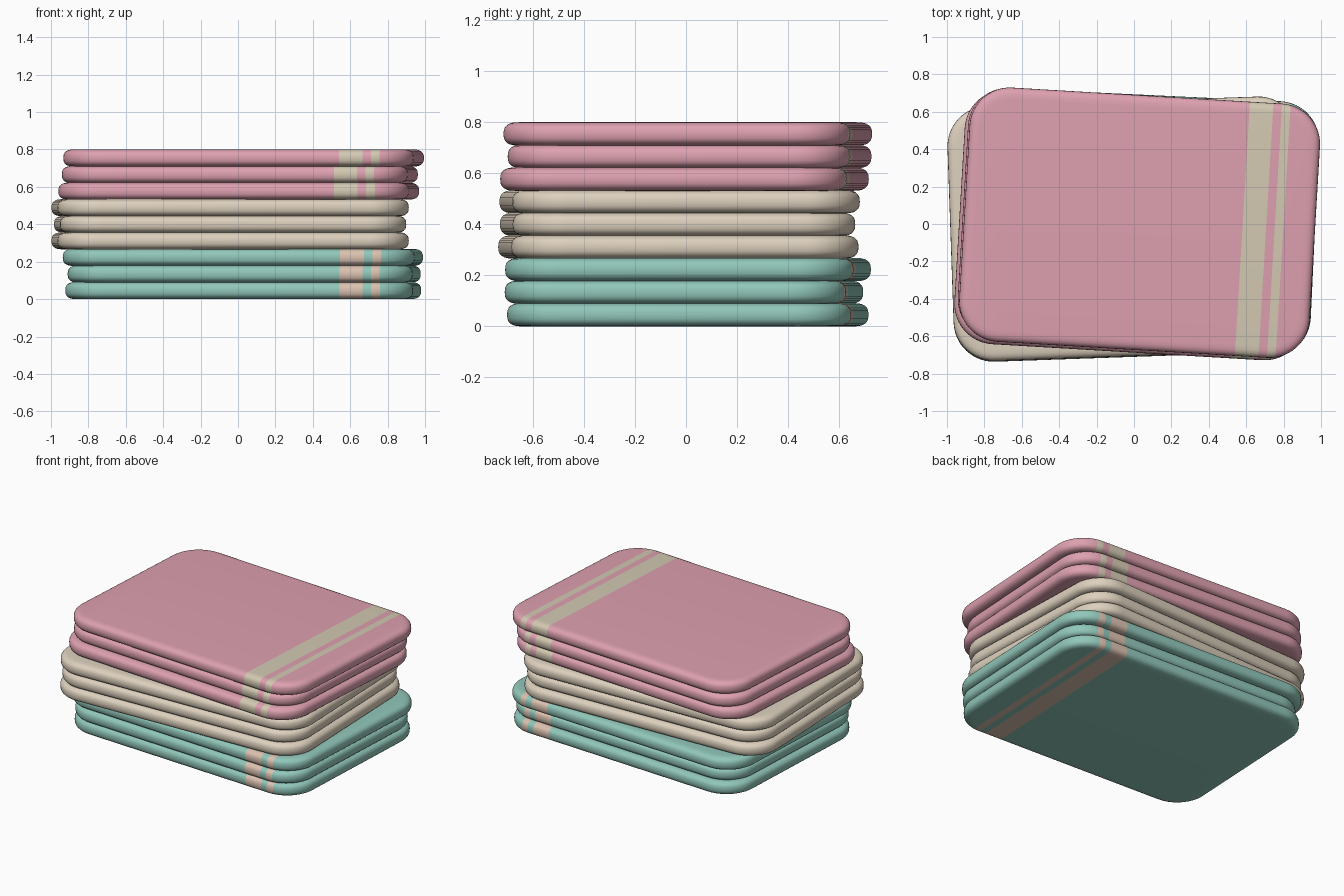
import bpy, bmesh, math
from mathutils import Matrix, Vector

if "Cube" in bpy.data.objects:
    bpy.data.objects.remove(bpy.data.objects["Cube"])

# Flat colours (linear)
def srgb(r, g, b):
    lin = lambda c: c / 12.92 if c <= 0.04045 else ((c + 0.055) / 1.055) ** 2.4
    return (lin(r), lin(g), lin(b), 1)

def material(name, col):
    m = bpy.data.materials.new(name)
    m.diffuse_color = srgb(*col)
    m.use_nodes = True
    m.node_tree.nodes["Principled BSDF"].inputs["Base Color"].default_value = m.diffuse_color
    return m

PINK = material("dusty pink", (0.87, 0.63, 0.69))
BEIGE = material("warm beige", (0.87, 0.82, 0.745))
TEAL = material("soft teal", (0.57, 0.78, 0.73))
CREAM = material("cream stripe", (0.83, 0.79, 0.70))
PEACH = material("peach stripe", (0.86, 0.76, 0.69))

W, H, T, R = 1.875, 1.36, 0.0915, 0.215   # folded layer size, corner radius
EDGE = 0.062                              # width of the soft edge
STRIPES = [(0.55, 0.676), (0.722, 0.768)]  # band positions along the layer

def outline(inset):
    """Rounded rectangle, moved inwards by inset."""
    pts, n, r = [], 12, R - inset
    for k, (sx, sy) in enumerate([(1, 1), (-1, 1), (-1, -1), (1, -1)]):
        for i in range(n + 1):
            a = math.pi / 2 * (k + i / n)
            pts.append((sx * (W / 2 - R) + r * math.cos(a),
                        sy * (H / 2 - R) + r * math.sin(a)))
    return pts

def power(v, e):
    return math.copysign(abs(v) ** e, v)

def folded_layer(name, z, centre, angle, scale, mat, stripe=None):
    bm = bmesh.new()
    # soft pillow edge: stacked outlines following a squarish curve
    rings, n = [], 12
    for i in range(n + 1):
        a = -math.pi / 2 + math.pi * i / n
        inset = EDGE * (1 - power(max(math.cos(a), 0), 0.75))
        h = T / 2 * (1 + power(math.sin(a), 0.75))
        rings.append([bm.verts.new((x, y, h)) for x, y in outline(inset)])
    for lo, hi in zip(rings, rings[1:]):
        for j in range(len(lo)):
            k = (j + 1) % len(lo)
            bm.faces.new((lo[j], lo[k], hi[k], hi[j]))
    bm.faces.new(rings[-1])
    bm.faces.new(rings[0][::-1])
    # woven bands cut right round the layer
    if stripe:
        for x in (v for band in STRIPES for v in band):
            bmesh.ops.bisect_plane(bm, geom=bm.verts[:] + bm.edges[:] + bm.faces[:],
                                   plane_co=(x, 0, 0), plane_no=(1, 0, 0))
        for f in bm.faces:
            x = f.calc_center_bounds().x
            f.material_index = int(any(a < x < b for a, b in STRIPES))
    for f in bm.faces:
        f.smooth = True
    bm.transform(Matrix.Translation(Vector((*centre, z)))
                 @ Matrix.Rotation(math.radians(angle), 4, 'Z')
                 @ Matrix.Diagonal((scale, scale, 1, 1)))
    me = bpy.data.meshes.new(name)
    bm.to_mesh(me)
    bm.free()
    me.materials.append(mat)
    if stripe:
        me.materials.append(stripe)
    bpy.context.collection.objects.link(bpy.data.objects.new(name, me))

# Three towels, each folded into three layers: (centre x, centre y, scale)
TOWELS = [
    ("teal_towel", TEAL, PEACH, -2.7,
     [(0.028, 0.007, 0.993), (0.033, -0.008, 0.985), (0.026, 0.008, 1.005)]),
    ("beige_towel", BEIGE, None, 2.0,
     [(-0.042, -0.030, 1.002), (-0.042, -0.033, 0.988), (-0.042, -0.025, 1.002)]),
    ("pink_towel", PINK, CREAM, -3.4,
     [(0.004, -0.006, 1.001), (0.010, 0.014, 0.988), (0.030, 0.007, 1.001)]),
]
level = 0
for name, mat, stripe, angle, layers in TOWELS:
    for i, (cx, cy, s) in enumerate(layers):
        folded_layer(f"{name}_layer_{i + 1}", level * 0.0886, (cx, cy), angle, s, mat, stripe)
        level += 1
